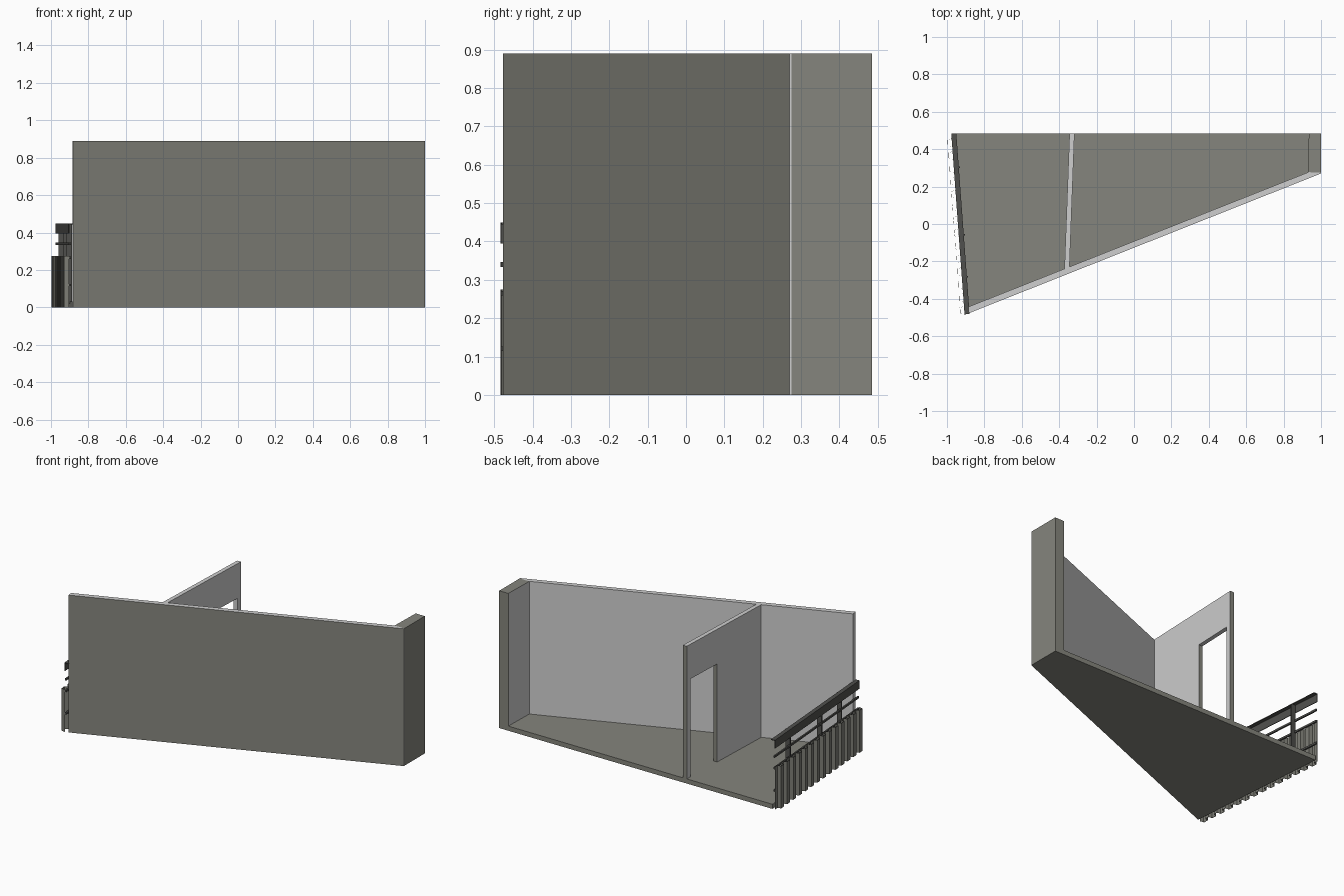
import bpy, bmesh
from mathutils import Vector

if "Cube" in bpy.data.objects:
    bpy.data.objects.remove(bpy.data.objects["Cube"])

def material(name, col):
    m = bpy.data.materials.new(name)
    m.diffuse_color = (*col, 1)
    m.use_nodes = True
    m.node_tree.nodes["Principled BSDF"].inputs["Base Color"].default_value = m.diffuse_color
    return m

concrete = material("grey green concrete", (0.235, 0.235, 0.205))
plaster = material("light plaster", (0.62, 0.62, 0.62))
cladding = material("balcony cladding", (0.20, 0.20, 0.175))
steel = material("dark steel", (0.08, 0.08, 0.074))

def extrude(name, pts, vec, mats, rule=None):
    """Closed prism: a flat outline swept along a vector."""
    bm = bmesh.new()
    face = bm.faces.new([bm.verts.new(p) for p in pts])
    res = bmesh.ops.extrude_face_region(bm, geom=[face], use_keep_orig=True)
    moved = [g for g in res["geom"] if isinstance(g, bmesh.types.BMVert)]
    bmesh.ops.translate(bm, vec=Vector(vec), verts=moved)
    bmesh.ops.recalc_face_normals(bm, faces=bm.faces)
    bm.normal_update()
    if rule:
        for f in bm.faces:
            f.material_index = rule(f.normal)
    me = bpy.data.meshes.new(name)
    bm.to_mesh(me)
    bm.free()
    for m in mats:
        me.materials.append(m)
    ob = bpy.data.objects.new(name, me)
    bpy.context.collection.objects.link(ob)
    return ob

def plan(name, outline, z0, z1, mats, rule=None):
    return extrude(name, [(x, y, z0) for x, y in outline], (0, 0, z1 - z0), mats, rule)

H, FLOOR = 0.89, 0.03

# Floor slab, kept just inside the outer wall faces
plan("floor_slab", [(-0.885, -0.455), (0.96, 0.274), (0.96, 0.485), (-0.96, 0.485)],
     0, FLOOR, [concrete])

# Long slanted wall: concrete outside, plaster inside and on top
plan("slanted_wall", [(-0.883, -0.477), (1.0, 0.27), (1.0, 0.275), (0.932, 0.277), (-0.886, -0.443)],
     0, H, [plaster, concrete], lambda n: int(n.y < -0.5 or n.z < -0.5))

# Short end wall, plastered on the room side
plan("end_wall", [(0.93, 0.277), (1.0, 0.275), (1.0, 0.485), (0.935, 0.485)],
     0, H, [concrete, plaster], lambda n: int(n.x < -0.7))

# Partition with doorway
p0, p1 = Vector((-0.372, -0.24, 0)), Vector((-0.345, 0.485, 0))
part_len = (p1 - p0).length
d = (p1 - p0).normalized()
door_a, door_b, door_top = 0.43, part_len - 0.035, 0.665
profile = [(0, FLOOR), (0, H), (part_len, H), (part_len, FLOOR),
           (door_b, FLOOR), (door_b, door_top), (door_a, door_top), (door_a, FLOOR)]
extrude("partition_wall", [p0 + d * s + Vector((0, 0, z)) for s, z in profile],
        (0.027, 0, 0), [plaster, concrete], lambda n: int(n.y > 0.7))

# Balcony frame: u runs along the edge, v points outward
start, end = Vector((-0.906, -0.483, 0)), Vector((-0.977, 0.483, 0))
U = (end - start).normalized()
V = Vector((-U.y, U.x, 0))
L = (end - start).length

def at(u, v, z):
    return start + U * u + V * v + Vector((0, 0, z))

def bar(name, v0, v1, z0, z1, mat, u0=0.0, u1=L):
    extrude(name, [at(u0, v0, z0), at(u0, v1, z0), at(u0, v1, z1), at(u0, v0, z1)],
            U * (u1 - u0), [mat])

# Handrail: angle section
angle = [(0, 0.395), (0, 0.449), (-0.027, 0.449), (-0.027, 0.444), (-0.004, 0.444), (-0.004, 0.395)]
extrude("handrail", [at(0, v, z) for v, z in angle], U * L, [steel])

# Horizontal rails
for i, z in enumerate((0.12, 0.265, 0.34)):
    bar(f"rail_{i + 1}", -0.012, -0.002, z - 0.006, z + 0.006, steel)

# Posts
for i, y in enumerate((-0.285, -0.06, 0.30)):
    u = (y - start.y) / U.y
    bar(f"post_{i + 1}", -0.034, -0.004, FLOOR - 0.01, 0.444, steel, u - 0.004, u + 0.004)

# Corrugated cladding sheet
N = 14
step, depth, t = L / N, 0.023, 0.002
path = []
for i in range(N):
    a = i * step
    path += [(a, 0), (a + step * 0.08, depth), (a + step * 0.54, depth), (a + step * 0.62, 0)]
path.append((L, 0))
sheet = path + [(u, v - t) for u, v in reversed(path)]
extrude("corrugated_cladding", [at(u, v, 0) for u, v in sheet], (0, 0, 0.275), [cladding])
